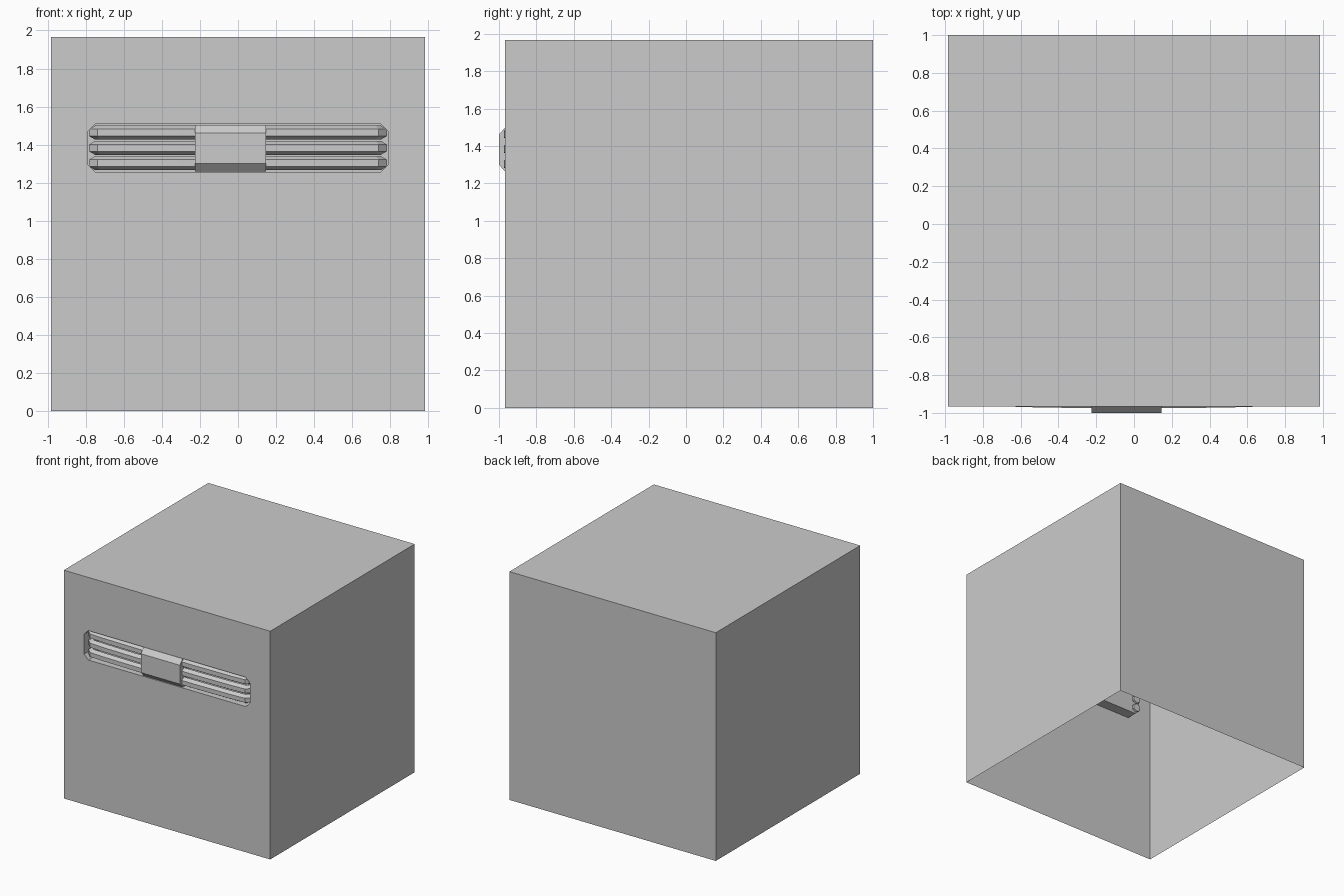
import bpy, bmesh, math
from mathutils import Vector

if "Cube" in bpy.data.objects:
    bpy.data.objects.remove(bpy.data.objects["Cube"])

H, TOP = 0.984, 1.967          # half width and height of the box
FRONT, BACK = -0.967, 1.0
RECESS = -0.875                # back of the recess


def finish(bm, name, normals=True):
    if normals:
        bmesh.ops.recalc_face_normals(bm, faces=bm.faces)
    me = bpy.data.meshes.new(name)
    bm.to_mesh(me)
    bm.free()
    ob = bpy.data.objects.new(name, me)
    bpy.context.collection.objects.link(ob)
    return ob


# Open-bottomed box with a chamfered recess pushed into the front wall
def box_body():
    bm = bmesh.new()
    c = [(-H, FRONT), (H, FRONT), (H, BACK), (-H, BACK)]
    lo = [bm.verts.new((x, y, 0)) for x, y in c]
    hi = [bm.verts.new((x, y, TOP)) for x, y in c]
    bm.faces.new(hi)
    for i in (1, 2, 3):
        j = (i + 1) % 4
        bm.faces.new((lo[i], lo[j], hi[j], hi[i]))
    x, b, t, k = 0.79, 1.255, 1.508, 0.04
    octo = [(-x + k, b), (x - k, b), (x, b + k), (x, t - k),
            (x - k, t), (-x + k, t), (-x, t - k), (-x, b + k)]
    rim = [bm.verts.new((px, FRONT, pz)) for px, pz in octo]
    deep = [bm.verts.new((px, RECESS, pz)) for px, pz in octo]
    for i in range(8):
        j = (i + 1) % 8
        bm.faces.new((rim[i], rim[j], deep[j], deep[i]))
    bm.faces.new(deep)
    # front wall as four panels around the opening
    bm.faces.new((lo[0], lo[1], rim[2], rim[1], rim[0], rim[7]))
    bm.faces.new((lo[1], hi[1], rim[3], rim[2]))
    bm.faces.new((hi[1], hi[0], rim[6], rim[5], rim[4], rim[3]))
    bm.faces.new((hi[0], lo[0], rim[7], rim[6]))
    return finish(bm, "box_body")


# Slightly bowed hexagonal bar whose ends turn back into the recess
def grille_bar(name, z, r=0.037):
    half = [(0.31, -0.942), (0.60, -0.937), (0.725, -0.93), (0.75, -0.905), (0.75, -0.855)]
    path = [Vector((-x, y, z)) for x, y in reversed(half)] + [Vector((x, y, z)) for x, y in half]
    bm = bmesh.new()
    rings = []
    for i, p in enumerate(path):
        a = (p - path[max(i - 1, 0)]).normalized()
        b = (path[min(i + 1, len(path) - 1)] - p).normalized()
        t = (a + b).normalized()
        side = Vector((t.y, -t.x, 0))
        w = 1 / max(0.5, t.dot(a if a.length else b))
        ring = []
        for s in range(6):
            ang = math.radians(30 + 60 * s)
            ring.append(bm.verts.new(p + side * (r * w * math.cos(ang)) + Vector((0, 0, r * math.sin(ang)))))
        rings.append(ring)
    for a, b in zip(rings, rings[1:]):
        for s in range(6):
            q = (s + 1) % 6
            bm.faces.new((a[s], a[q], b[q], b[s]))
    bm.faces.new(rings[0])
    bm.faces.new(rings[-1])
    return finish(bm, name)


# Central block with chamfered top and bottom front edges
def centre_block():
    prof = [(RECESS, 1.258), (-0.962, 1.258), (-1.0, 1.30), (-1.0, 1.462),
            (-0.962, 1.504), (RECESS, 1.504)]
    bm = bmesh.new()
    a = [bm.verts.new((-0.226, y, z)) for y, z in prof]
    b = [bm.verts.new((0.146, y, z)) for y, z in prof]
    bm.faces.new(a)
    bm.faces.new(b)
    for i in range(6):
        j = (i + 1) % 6
        bm.faces.new((a[i], a[j], b[j], b[i]))
    return finish(bm, "centre_block")


box_body()
for n in range(3):
    grille_bar(f"grille_bar_{n + 1}", 1.463 - 0.08 * n)
centre_block()
